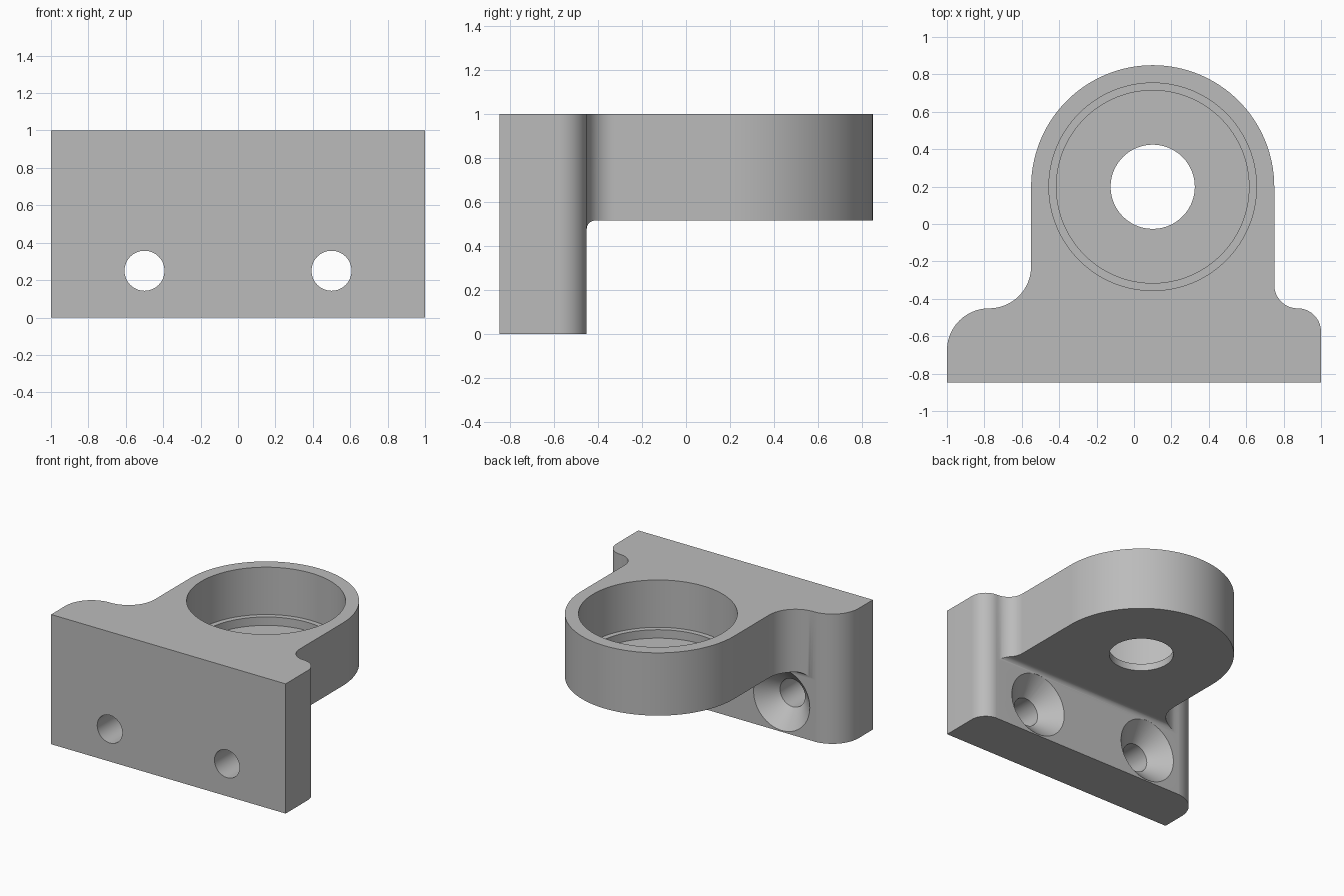
import bpy, bmesh
from math import sin, cos, pi, radians
from mathutils import Matrix, Vector

cube = bpy.data.objects.get("Cube")
if cube:
    bpy.data.objects.remove(cube, do_unlink=True)

# Main dimensions
FRONT, BACK, UNDER = -0.848, -0.451, 0.516
BORE_X, BORE_Y, OUTER_R = 0.1, 0.199, 0.65
SCREW_X, SCREW_Z, SCREW_R, SINK_R = 0.5, 0.25, 0.107, 0.24

grey = bpy.data.materials.new("plain grey")
grey.use_nodes = True
colour = (0.5, 0.5, 0.5, 1)
grey.diffuse_color = colour
grey.node_tree.nodes["Principled BSDF"].inputs["Base Color"].default_value = colour


def arc(cx, cy, r, start, end, steps):
    angles = [radians(start + (end - start) * i / steps) for i in range(steps + 1)]
    return [(cx + r * cos(a), cy + r * sin(a)) for a in angles]


def finish(bm, name):
    bmesh.ops.recalc_face_normals(bm, faces=bm.faces)
    mesh = bpy.data.meshes.new(name)
    bm.to_mesh(mesh)
    bm.free()
    mesh.materials.append(grey)
    obj = bpy.data.objects.new(name, mesh)
    bpy.context.collection.objects.link(obj)
    return obj


def prism(name, points, offset):
    """Extrude a closed outline of 3D points along an offset."""
    bm = bmesh.new()
    face = bm.faces.new([bm.verts.new(p) for p in points])
    extruded = bmesh.ops.extrude_face_region(bm, geom=[face])["geom"]
    moved = [v for v in extruded if isinstance(v, bmesh.types.BMVert)]
    bmesh.ops.translate(bm, verts=moved, vec=Vector(offset))
    return finish(bm, name)


def turned(name, profile, matrix, sides):
    """Solid of revolution from (radius, height) pairs, capped at both ends."""
    bm = bmesh.new()
    rings = [[bm.verts.new((x, y, h)) for x, y in arc(0, 0, r, 0, 360, sides)[:-1]]
             for r, h in profile]
    for low, high in zip(rings, rings[1:]):
        for i in range(sides):
            j = (i + 1) % sides
            bm.faces.new((low[i], low[j], high[j], high[i]))
    bm.faces.new(rings[0])
    bm.faces.new(rings[-1])
    bm.transform(matrix)
    return finish(bm, name)


def cut(body, cutter):
    mod = body.modifiers.new("cut", 'BOOLEAN')
    mod.operation, mod.solver, mod.object = 'DIFFERENCE', 'EXACT', cutter
    bpy.context.view_layer.objects.active = body
    bpy.ops.object.modifier_apply(modifier=mod.name)
    bpy.data.objects.remove(cutter, do_unlink=True)


# Bracket outline: mounting plate, S-shaped shoulders and round housing
right, left = BORE_X + OUTER_R, BORE_X - OUTER_R
rr, lr = (1 - right) / 2, (1 + left) / 2
outline = [(-1, FRONT), (1, FRONT)]
outline += arc(1 - rr, BACK - rr, rr, 0, 90, 16)
outline += arc(right + rr, BACK + rr, rr, 270, 180, 16)[1:]
outline += arc(BORE_X, BORE_Y, OUTER_R, 0, 180, 64)
outline += arc(left - lr, BACK + lr, lr, 0, -90, 20)
outline += arc(-1 + lr, BACK - lr, lr, 90, 180, 20)[1:]
bracket = prism("bearing_bracket", [(x, y, 0) for x, y in outline], (0, 0, 1))

# Space below the housing, with a small fillet against the plate
f = 0.04
under = [(BACK - 0.0005, -0.1)] + arc(BACK - 0.0005 + f, UNDER - f, f, 180, 90, 8)
under += [(1.2, UNDER), (1.2, -0.1)]
cut(bracket, prism("under_cutter", [(-1.2, y, z) for y, z in under], (2.4, 0, 0)))

# Stepped bearing pocket with a through hole
pocket = [(0.225, 0.4), (0.225, 0.57), (0.515, 0.57),
          (0.515, 0.635), (0.555, 0.635), (0.555, 1.1)]
cut(bracket, turned("pocket_cutter", pocket,
                    Matrix.Translation((BORE_X, BORE_Y, 0)), 128))

# Countersunk screw holes through the plate
screw = [(SCREW_R, -1), (SCREW_R, BACK - SINK_R + SCREW_R), (SINK_R, BACK), (SINK_R, -0.2)]
for side in (-1, 1):
    place = Matrix.Translation((side * SCREW_X, 0, SCREW_Z)) @ Matrix.Rotation(-pi / 2, 4, 'X')
    cut(bracket, turned("screw_cutter", screw, place, 64))

# Smooth curved walls, crisp edges
bpy.ops.object.select_all(action='DESELECT')
bracket.select_set(True)
bpy.context.view_layer.objects.active = bracket
bpy.ops.object.shade_smooth_by_angle(angle=radians(30))
